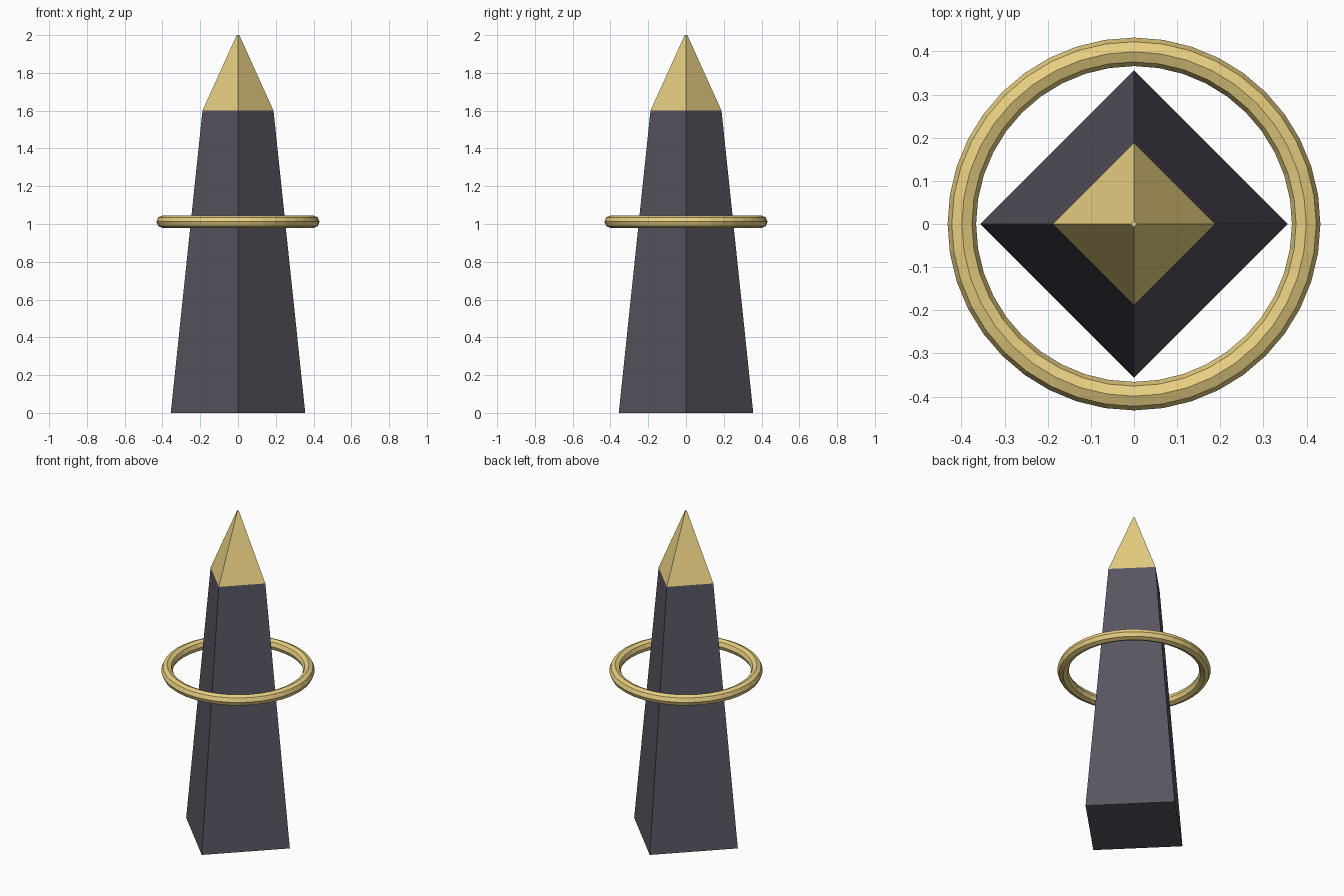
import bpy

if "Cube" in bpy.data.objects:
    bpy.data.objects.remove(bpy.data.objects["Cube"])


def material(name, color):
    mat = bpy.data.materials.new(name)
    mat.diffuse_color = color
    mat.use_nodes = True
    mat.node_tree.nodes["Principled BSDF"].inputs["Base Color"].default_value = mat.diffuse_color
    return mat


stone = material("dark_stone", (0.10, 0.09, 0.12, 1))
gold = material("gold", (0.80, 0.62, 0.22, 1))


def finish(name, mat):
    obj = bpy.context.object
    obj.name = name
    obj.data.materials.append(mat)
    return obj


def tapered_block(name, r_low, r_high, z_low, z_high, mat):
    """Four-sided taper with its corners on the x and y axes."""
    bpy.ops.mesh.primitive_cone_add(
        vertices=4, radius1=r_low, radius2=r_high,
        depth=z_high - z_low, location=(0, 0, (z_low + z_high) / 2))
    return finish(name, mat)


# Obelisk shaft and its gilded point
tapered_block("shaft", 0.356, 0.188, 0.0, 1.6, stone)
tapered_block("pointed_cap", 0.188, 0.007, 1.6, 2.0, gold)

# Floating ring around the shaft
bpy.ops.mesh.primitive_torus_add(
    major_radius=0.399, minor_radius=0.033,
    major_segments=40, minor_segments=8, location=(0, 0, 1.012))
finish("floating_ring", gold)
